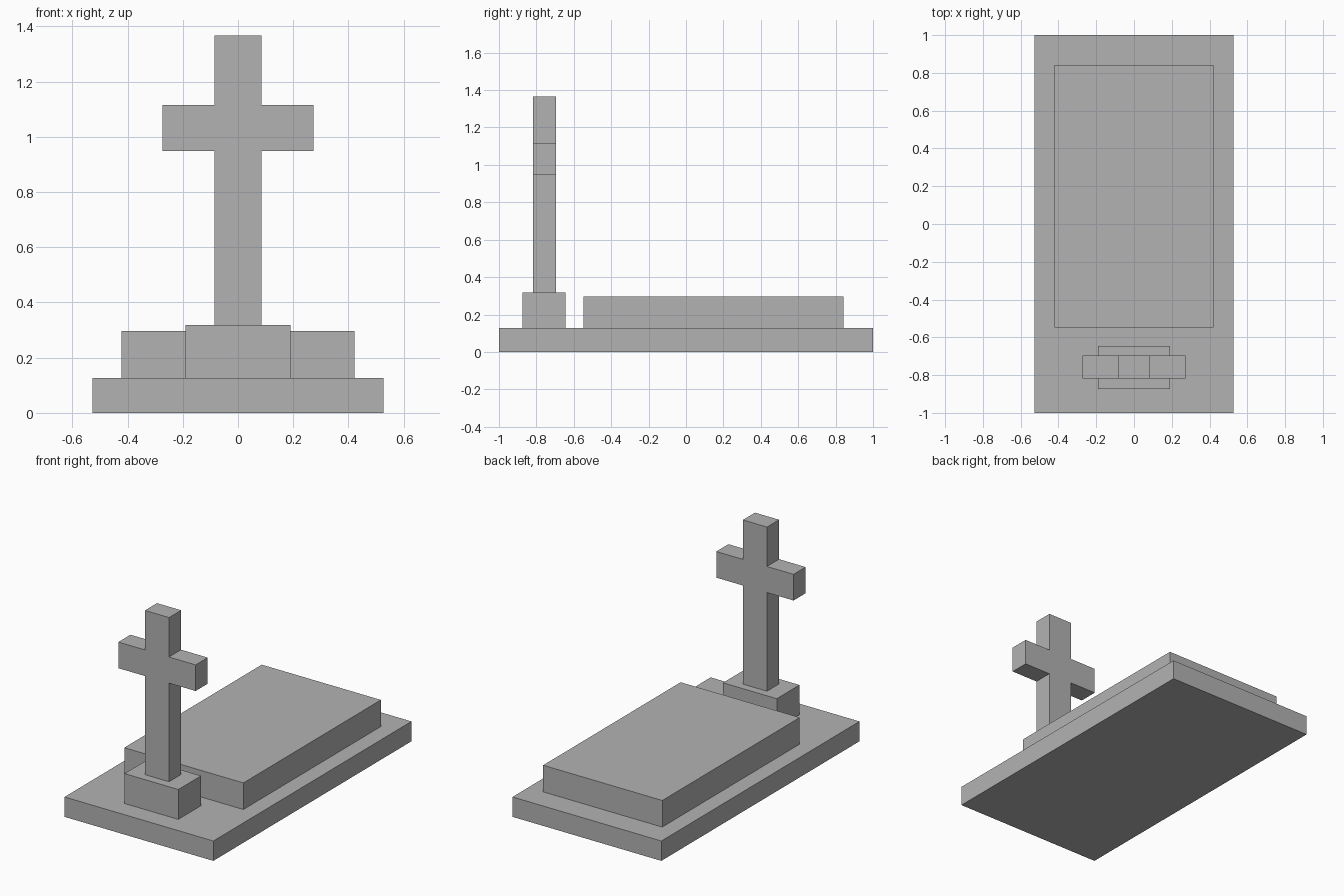
import bpy
import bmesh

cube = bpy.data.objects.get("Cube")
if cube:
    bpy.data.objects.remove(cube, do_unlink=True)

# Single stone colour
stone = bpy.data.materials.new("grey stone")
stone.use_nodes = True
stone_colour = (0.45, 0.45, 0.45, 1.0)
stone.diffuse_color = stone_colour
stone.node_tree.nodes["Principled BSDF"].inputs["Base Color"].default_value = stone_colour


def extrude_profile(name, outline, y_front, y_back):
    """Flat outline in x and z, extruded from front to back."""
    bm = bmesh.new()
    face = bm.faces.new([bm.verts.new((x, y_front, z)) for x, z in outline])
    result = bmesh.ops.extrude_face_region(bm, geom=[face])
    moved = [v for v in result["geom"] if isinstance(v, bmesh.types.BMVert)]
    bmesh.ops.translate(bm, verts=moved, vec=(0, y_back - y_front, 0))
    bmesh.ops.recalc_face_normals(bm, faces=bm.faces)
    mesh = bpy.data.meshes.new(name)
    bm.to_mesh(mesh)
    bm.free()
    mesh.materials.append(stone)
    obj = bpy.data.objects.new(name, mesh)
    bpy.context.collection.objects.link(obj)
    return obj


def block(name, half_width, y_front, y_back, bottom, top):
    outline = [(-half_width, bottom), (half_width, bottom),
               (half_width, top), (-half_width, top)]
    return extrude_profile(name, outline, y_front, y_back)


# Stepped stonework
BASE_TOP, PLINTH_TOP = 0.127, 0.318
block("ground_base", 0.526, -1.0, 1.0, 0.0, BASE_TOP)
block("grave_slab", 0.421, -0.547, 0.841, BASE_TOP, 0.297)
block("cross_plinth", 0.19, -0.874, -0.645, BASE_TOP, PLINTH_TOP)

# Cross: right half of the outline, mirrored to the left
POST, ARM = 0.085, 0.273
ARM_BOTTOM, ARM_TOP, CROSS_TOP = 0.948, 1.115, 1.367
half = [(POST, PLINTH_TOP), (POST, ARM_BOTTOM), (ARM, ARM_BOTTOM),
        (ARM, ARM_TOP), (POST, ARM_TOP), (POST, CROSS_TOP)]
outline = half + [(-x, z) for x, z in reversed(half)]
extrude_profile("stone_cross", outline, -0.818, -0.696)
